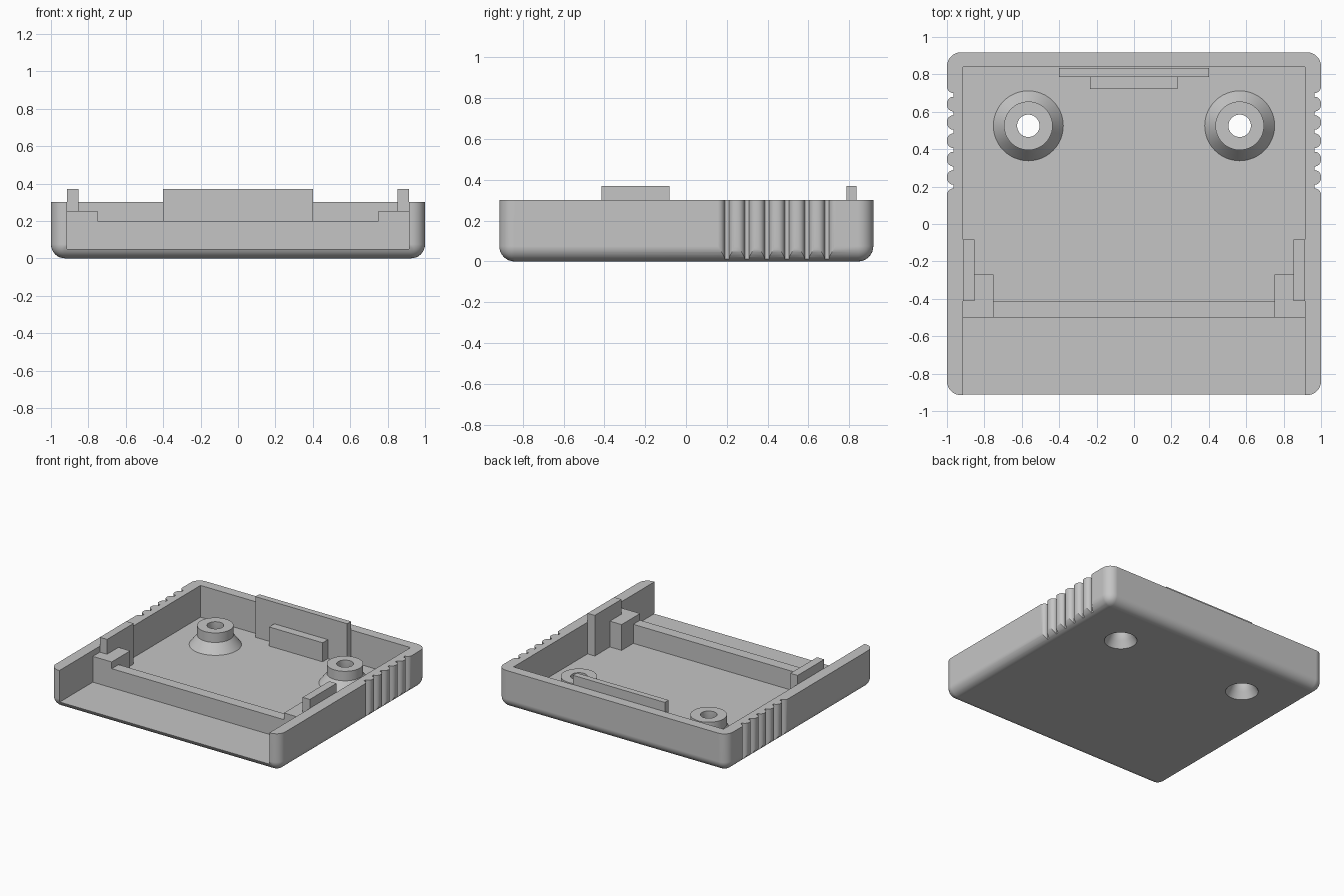
import bpy, bmesh, math

if "Cube" in bpy.data.objects:
    bpy.data.objects.remove(bpy.data.objects["Cube"])

grey = bpy.data.materials.new("light_grey_plastic")
grey.use_nodes = True
GREY = (0.56, 0.56, 0.56, 1)
grey.diffuse_color = GREY
grey.node_tree.nodes["Principled BSDF"].inputs["Base Color"].default_value = GREY

FRONT, BACK, RIM, FLOOR = -0.915, 0.918, 0.30, 0.05
INNER_X, INNER_BACK = 0.915, 0.84
BOSS_X, BOSS_Y = 0.565, 0.525


def finish(name, bm):
    bmesh.ops.recalc_face_normals(bm, faces=bm.faces)
    mesh = bpy.data.meshes.new(name)
    bm.to_mesh(mesh)
    bm.free()
    mesh.materials.append(grey)
    ob = bpy.data.objects.new(name, mesh)
    bpy.context.collection.objects.link(ob)
    return ob


def box(name, x, y, z, round_radius=0):
    """Box from ranges; optionally rounds every edge below the top."""
    bm = bmesh.new()
    bmesh.ops.create_cube(bm, size=1)
    for v in bm.verts:
        v.co = [r[0] if c < 0 else r[1] for c, r in zip(v.co, (x, y, z))]
    if round_radius:
        edges = [e for e in bm.edges if min(v.co.z for v in e.verts) < z[1] - 0.01]
        bmesh.ops.bevel(bm, geom=edges, offset=round_radius, segments=8,
                        profile=0.5, affect='EDGES', clamp_overlap=True)
    return finish(name, bm)


def lathe(name, profile, x, y, sides=48):
    """Solid of revolution from (radius, z) pairs, with capped ends."""
    bm = bmesh.new()
    rings = []
    for r, z in profile:
        rings.append([bm.verts.new((x + r * math.cos(2 * math.pi * i / sides),
                                    y + r * math.sin(2 * math.pi * i / sides), z))
                      for i in range(sides)])
    for a, b in zip(rings, rings[1:]):
        for i in range(sides):
            j = (i + 1) % sides
            bm.faces.new((a[i], a[j], b[j], b[i]))
    bm.faces.new(rings[0])
    bm.faces.new(rings[-1])
    return finish(name, bm)


def prism(name, outline, z0, z1):
    bm = bmesh.new()
    face = bm.faces.new([bm.verts.new((x, y, z0)) for x, y in outline])
    out = bmesh.ops.extrude_face_region(bm, geom=[face])
    for g in out["geom"]:
        if isinstance(g, bmesh.types.BMVert):
            g.co.z = z1
    return finish(name, bm)


def activate(ob):
    bpy.ops.object.select_all(action='DESELECT')
    ob.select_set(True)
    bpy.context.view_layer.objects.active = ob


def cut(target, cutter):
    mod = target.modifiers.new("cut", 'BOOLEAN')
    mod.operation, mod.solver, mod.object = 'DIFFERENCE', 'EXACT', cutter
    activate(target)
    bpy.ops.object.modifier_apply(modifier=mod.name)


def smooth(ob):
    activate(ob)
    bpy.ops.object.shade_smooth_by_angle(angle=math.radians(30))
    mod = ob.modifiers.new("clean_shading", 'WEIGHTED_NORMAL')
    mod.keep_sharp = True


def groove_outline(side, y):
    """Narrow valley flanked by two convex quarter rounds."""
    r, flat, steps = 0.035, 0.01, 8
    arc = [(1 - r + r * math.cos(t), flat + r - r * math.sin(t))
           for t in (i * math.pi / 2 / steps for i in range(steps + 1))]
    pts = [(1.05, flat + r)] + arc
    pts += [(px, -py) for px, py in reversed(pts)]
    return [(side * px, y + py) for px, py in pts]


# Tray with a rounded shell, open at the front
tray = box("tray", (-1, 1), (FRONT, BACK), (0, RIM), 0.075)
cutters = [box("cavity_cutter", (-INNER_X, INNER_X), (-1.2, INNER_BACK), (FLOOR, 0.6))]

# Finger grip grooves on both sides
for side in (-1, 1):
    for i in range(6):
        cutters.append(prism("groove_cutter", groove_outline(side, 0.2 + 0.098 * i), -0.1, 0.5))

# Screw bosses with countersunk holes
for side, label in ((-1, "right"), (1, "left")):
    x = side * BOSS_X
    boss = lathe(label + "_screw_boss",
                 [(0.187, FLOOR), (0.13, 0.125), (0.13, 0.20)], x, BOSS_Y)
    hole = lathe("hole_cutter",
                 [(0.1227, -0.01), (0.06, 0.10), (0.06, 0.4)], x, BOSS_Y)
    cut(boss, hole)
    smooth(boss)
    cutters.append(hole)

for c in cutters:
    cut(tray, c)
for c in cutters:
    bpy.data.objects.remove(c)
smooth(tray)

# Cross rib with end blocks, and side tabs rising above the rim
box("cross_rib", (-INNER_X, INNER_X), (-0.50, -0.415), (FLOOR, 0.20))
for side, label in ((-1, "right"), (1, "left")):
    def span(a, b):
        return sorted((side * a, side * b))
    box(label + "_rib_block", span(0.75, INNER_X), (-0.50, -0.27), (FLOOR, 0.253))
    box(label + "_side_tab", span(0.852, INNER_X), (-0.413, -0.082), (FLOOR, 0.37))

# Back tab and its catch
box("back_tab", (-0.4, 0.4), (0.787, INNER_BACK - 0.005), (FLOOR, 0.37))
box("back_catch", (-0.235, 0.232), (0.722, 0.787), (FLOOR, 0.20))
